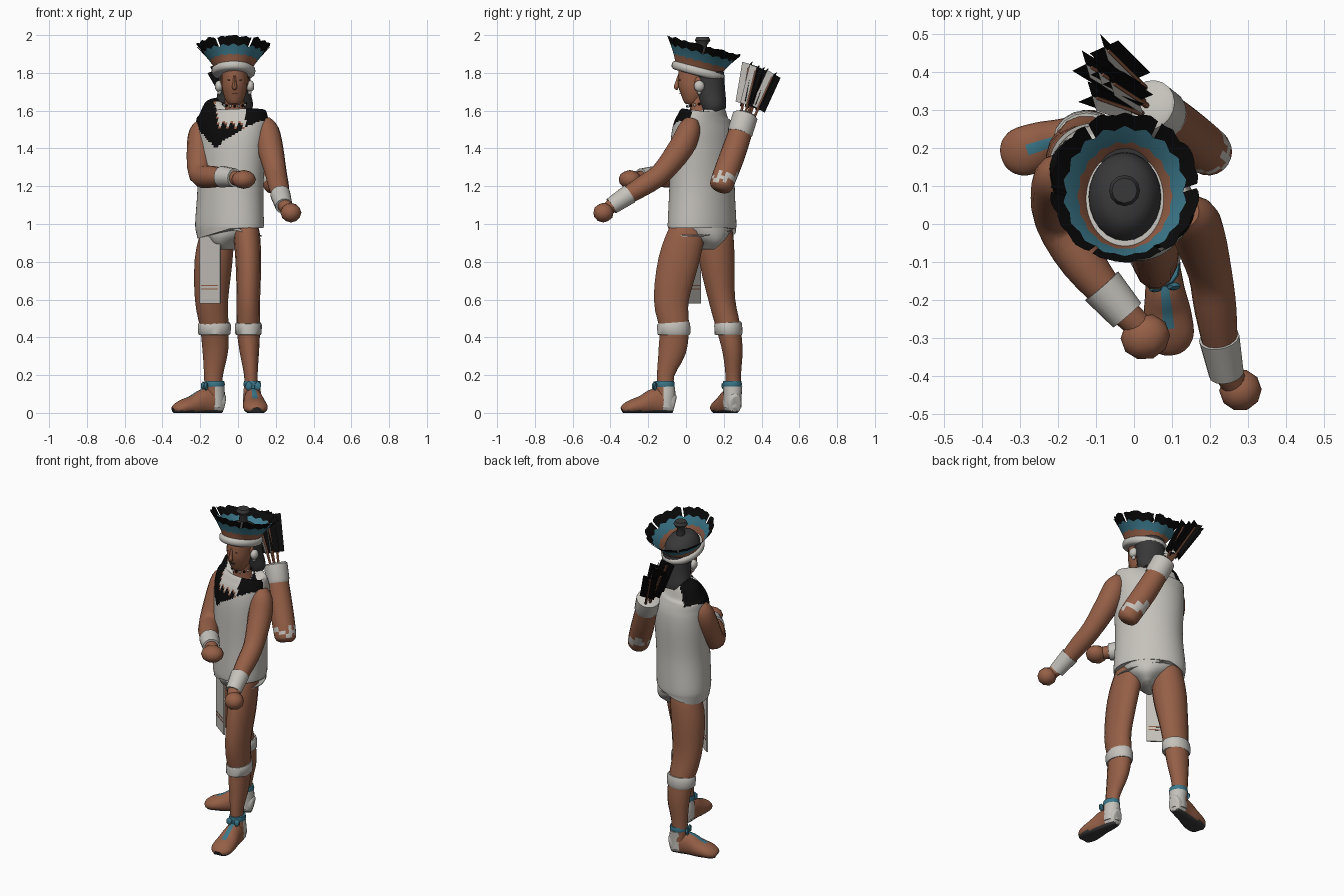
import bpy, bmesh, math, random
from mathutils import Vector as V, Matrix

random.seed(4)
COLORS = {"skin_brown": (.30, .115, .062), "cloth_white": (.56, .54, .50), "teal": (.045, .19, .26),
          "black": (.003, .003, .003), "dark_grey": (.04, .04, .042)}
MATS = []
for k, c in COLORS.items():
    m = bpy.data.materials.new(k)
    m.diffuse_color = (*c, 1)
    MATS.append(m)
SKIN, WHITE, TEAL, BLACK, GREY = range(5)

def finish(name, bm, mat=None):
    """mat: an index, a rule giving an index from the face centre, or None to keep the faces' own"""
    bmesh.ops.recalc_face_normals(bm, faces=bm.faces)
    for f in bm.faces:
        f.smooth = True
        if mat is not None:
            f.material_index = mat(f.calc_center_median()) if callable(mat) else mat
    me = bpy.data.meshes.new(name)
    bm.to_mesh(me)
    bm.free()
    for m in MATS:
        me.materials.append(m)
    me.set_sharp_from_angle(angle=math.radians(45))
    ob = bpy.data.objects.new(name, me)
    bpy.context.collection.objects.link(ob)
    return ob

def loft(name, pts, mat, n=14, sub=3, M=None):
    """pts: (x, y, z, a[, b[, yaw]]) elliptical sections swept along a smooth path"""
    P = [list(p) + ([p[3], 0] if len(p) == 4 else [0] if len(p) == 5 else []) for p in pts]
    Q = []
    for i in range(len(P) - 1):
        p0, p1, p2, p3 = P[max(i - 1, 0)], P[i], P[i + 1], P[min(i + 2, len(P) - 1)]
        for s in range(sub):
            t = s / sub
            Q.append([.5 * (2 * b + (c - a) * t + (2 * a - 5 * b + 4 * c - d) * t * t + (3 * b - a - 3 * c + d) * t ** 3)
                      for a, b, c, d in zip(p0, p1, p2, p3)])
    Q.append(P[-1])
    bm, rings = bmesh.new(), []
    for i, q in enumerate(Q):
        t = (V(Q[min(i + 1, len(Q) - 1)][:3]) - V(Q[max(i - 1, 0)][:3])).normalized()
        w = math.radians(q[5])
        u = V((math.cos(w), math.sin(w), 0))
        u = (u - t * u.dot(t)).normalized()
        v = t.cross(u)
        rings.append([bm.verts.new(V(q[:3]) + u * q[3] * math.cos(k * math.tau / n) + v * q[4] * math.sin(k * math.tau / n))
                      for k in range(n)])
    for r, s in zip(rings, rings[1:]):
        for k in range(n):
            bm.faces.new((r[k], r[(k + 1) % n], s[(k + 1) % n], s[k]))
    bm.faces.new(rings[0])
    bm.faces.new(rings[-1])
    if M:
        bm.transform(M)
    return finish(name, bm, mat)

def solid(name, loc, size, mat, yaw=0, sub=2):
    """ellipsoid with radii size, or a box with edges size when sub is 0"""
    bm = bmesh.new()
    if sub:
        bmesh.ops.create_icosphere(bm, subdivisions=sub, radius=1)
    else:
        bmesh.ops.create_cube(bm, size=1)
    bm.transform(Matrix.Translation(loc) @ Matrix.Rotation(math.radians(yaw), 4, 'Z') @ Matrix.Diagonal((*size, 1)))
    return finish(name, bm, mat)

# Tunic with the painted collar
def tunic_color(c):
    d = Matrix.Rotation(math.radians(34), 3, 'Z') @ (c - V((-.03, .09, 0)))
    if d.y > .05 or c.z < 1.405 + .72 * abs(d.x):
        return WHITE
    edge = 1.53 + .018 * math.sin(c.x * 150) + 6 * max(0, abs(c.x + .035) - .07)
    if c.y > .09:
        return BLACK
    return WHITE if c.z > edge else SKIN if c.z > edge - .009 else BLACK

loft("tunic", [(-.045, .085, .975, .198, .148, -45), (-.045, .085, 1.0, .206, .154, -45),
               (-.04, .085, 1.2, .193, .152, -44), (-.035, .09, 1.4, .2, .155, -38),
               (-.032, .09, 1.5, .203, .147, -30), (-.03, .095, 1.565, .2, .122, -26),
               (-.03, .1, 1.605, .165, .09, -22), (-.025, .09, 1.625, .07, .055, -10)], tunic_color, 84, 9)

# Loincloth: briefs, hanging flap, painted stripes
loft("briefs", [(-.03, .09, .865, .03, .08, -45), (-.03, .09, .9, .07, .125, -45), (-.03, .09, .94, .13, .138, -45),
                (-.035, .09, .985, .17, .135, -45)], WHITE, 20)
solid("loincloth_flap", (-.147, .037, .785), (.132, .008, .41), WHITE, -36, 0)
for z in (.655, .675):
    solid("flap_stripe", (-.147, .037, z), (.11, .011, .006), SKIN, -36, 0)

# Legs with knee bands
loft("front_leg", [(.035, .03, .99, .06, .08), (.045, .005, .95, .07, .1), (.055, -.04, .8, .068, .11),
                   (.055, -.078, .6, .062, .095), (.055, -.062, .45, .062, .08), (.06, -.073, .33, .052, .075),
                   (.068, -.108, .2, .036, .047), (.073, -.105, .08, .036, .045)], SKIN)
loft("back_leg", [(-.1, .155, .99, .075, .075), (-.11, .16, .94, .09, .092), (-.13, .165, .8, .1, .095),
                  (-.14, .19, .6, .088, .072), (-.125, .225, .45, .075, .065), (-.12, .246, .33, .068, .055),
                  (-.13, .25, .2, .05, .042), (-.13, .25, .08, .045, .042)], SKIN)
for x, y, a, b in ((.055, -.063, .07, .088), (-.125, .226, .086, .074)):
    loft("knee_band", [(x, y, .412, a * .93, b * .93), (x, y, .42, a, b), (x, y - .003, .465, a * 1.02, b),
                       (x, y - .004, .478, a * .95, b * .95)], WHITE, 16, 1)

# Sandalled feet with ankle ties
def foot(name, x, y, yaw, a, b):
    M = Matrix.Translation((x, y, 0)) @ Matrix.Rotation(math.radians(yaw), 4, 'Z')

    def color(c):
        d = M.inverted() @ c
        if c.z < .022:
            return GREY
        if d.y > -.012:
            return WHITE
        return TEAL if abs(d.x) < .014 and c.z > .045 and d.y > -.17 else SKIN

    secs = [(.052, .05, .02, .035), (.044, .052, .036, .05), (.0, .062, .046, .062), (-.06, .062, .052, .062),
            (-.12, .047, .062, .047), (-.18, .036, .064, .036), (-.212, .027, .05, .027), (-.226, .02, .03, .018)]
    ob = loft(name, [(0, *s) for s in secs], color, 28, 5, M)
    for v in ob.data.vertices:  # flat sole
        v.co.z = max(v.co.z * 1.12 - .012, .0)
    loft("ankle_wrap", [(0, .002, .03, .048, .05), (0, .004, .09, .048, .052), (0, .004, .14, a, b)], color, 20, 4, M)
    loft("ankle_tie", [(x, y, .138, a, b), (x, y, .15, a + .004, b + .004), (x, y, .168, a, b)], TEAL, 14, 1)
    for s in (-1, 1):
        solid("tie_bow", M @ V((s * .024, -.055, .142)), (.02, .012, .026), TEAL, yaw, 1)

foot("front_foot", .075, -.112, 6, .043, .05)
foot("back_foot", -.125, .245, -72, .052, .049)

# Arms, cuffs and fists
loft("right_arm", [(-.18, .14, 1.53, .04), (-.197, .125, 1.485, .062), (-.203, .09, 1.4, .068), (-.2, .01, 1.265, .062),
                   (-.135, -.1, 1.25, .058), (-.05, -.205, 1.248, .042), (.01, -.265, 1.238, .036)], SKIN)
loft("left_arm", [(.135, .03, 1.545, .04), (.155, .015, 1.495, .062), (.17, -.025, 1.405, .069), (.2, -.13, 1.27, .058),
                  (.215, -.23, 1.2, .055), (.235, -.36, 1.12, .041), (.265, -.42, 1.075, .035)], SKIN)
loft("right_cuff", [(-.085, -.163, 1.25, .058), (-.018, -.24, 1.245, .049)], WHITE, 14, 1)
loft("left_cuff", [(.224, -.3, 1.158, .054), (.243, -.395, 1.095, .046)], WHITE, 14, 1)
solid("right_fist", (.03, -.297, 1.236), (.066, .06, .05), SKIN, 20)
solid("left_fist", (.28, -.437, 1.06), (.056, .055, .052), SKIN, 20)

# Head and face
HX = -.018
loft("neck", [(HX, .08, 1.56, .066, .06), (HX, .07, 1.63, .052, .052), (HX, .065, 1.72, .05, .05)], SKIN)
loft("head", [(HX, .025, 1.632, .026, .03), (HX, .028, 1.65, .044, .045), (HX, .035, 1.69, .06, .068),
              (HX, .04, 1.73, .067, .083), (HX, .048, 1.78, .069, .09), (HX, .055, 1.86, .068, .09)], SKIN, 24)
loft("nose", [(HX, -.036, 1.785, .007, .008), (HX, -.047, 1.745, .01, .011), (HX, -.05, 1.725, .014, .014),
              (HX, -.042, 1.715, .01, .008)], SKIN, 8)
solid("mouth", (HX, -.031, 1.69), (.03, .012, .004), GREY, 0, 0)
for s in (-1, 1):
    solid("eye", (HX + s * .028, -.03, 1.763), (.01, .008, .004), GREY, s * 20, 1)
    solid("ear", (HX + s * .067, .065, 1.75), (.01, .02, .03), SKIN)
    solid("ear_spool", (HX + s * .083, .07, 1.73), (.022, .029, .031), WHITE)
    solid("ear_spool_drop", (HX + s * .08, .07, 1.70), (.012, .014, .018), WHITE, 0, 1)
for k in range(9):
    t = math.radians(180 + 180 * k / 8)
    solid("necklace_bead", (HX + .06 * math.cos(t), .07 + .062 * math.sin(t), 1.635 + .012 * math.sin(t)),
          (.008, .008, .008), WHITE if k % 2 else BLACK, 0, 1)

# Hair
loft("back_hair", [(-.02, .155, 1.595, .085, .06), (-.02, .145, 1.63, .1, .07), (-.02, .128, 1.7, .088, .08),
                   (-.02, .115, 1.8, .086, .085)], GREY, 20)
CROWN = Matrix.Translation((-.024, .06, 1.81)) @ Matrix.Rotation(math.radians(-15), 4, 'X')
loft("hair_dome", [(0, .006, -.02, .095, .12), (0, .006, .035, .094, .118), (0, .006, .08, .07, .092),
                   (0, .006, .1, .035, .045), (0, .006, .107, .005, .006)], GREY, 24, 3, CROWN)
loft("topknot", [(-.025, .088, 1.89, .026), (-.025, .088, 1.945, .022), (-.025, .088, 1.972, .041),
                 (-.025, .088, 1.99, .033)], GREY, 12, 1)

# Headband and feather crown
loft("headband", [(0, .004, -.024, .098, .125), (0, .004, -.014, .113, .141), (0, .004, .012, .115, .143),
                  (0, .004, .022, .1, .128)], WHITE, 32, 2, CROWN)
bm, cols, N = bmesh.new(), [], 108
for k in range(N):
    t, f = k * math.tau / N, abs((k % 6) - 3) / 3
    top = 1 - .05 * f + random.uniform(-.015, .015) + (.03 if (k // 6) % 2 else 0)
    cols.append([bm.verts.new(CROWN @ V(((.096 + .1 * s ** 1.25) * math.cos(t), (.123 + .08 * s ** 1.25) * math.sin(t),
                                         .008 + .132 * s))) for s in (0, .14, .32 + .06 * f, .5, .73 - .09 * f, top)])
for k in range(N):
    for j in range(4 if k % 18 == 0 else 5):  # gaps between feather groups
        a, b = cols[k], cols[(k + 1) % N]
        bm.faces.new((a[j], b[j], b[j + 1], a[j + 1])).material_index = (SKIN, SKIN, TEAL, TEAL, BLACK)[j]
finish("feather_crown", bm)

# Quiver
loft("quiver", [(.208, .178, 1.175, .03), (.203, .183, 1.19, .055), (.188, .196, 1.23, .064), (.118, .252, 1.38, .066),
                (.055, .303, 1.53, .06)],
     lambda c: WHITE if 1.232 < c.z + .014 * math.sin(c.y * 130) < 1.262 else SKIN, 20, 5)
loft("quiver_rim", [(.08, .283, 1.475, .062), (.074, .288, 1.49, .068), (.043, .313, 1.57, .068), (.04, .315, 1.577, .056)],
     WHITE, 18, 1)

# Arrows with crossed vanes, black and white
start, end = V((.038, .316, 1.54)), V((-.085, .395, 1.80))
for u, w in ((-1, -.3), (-.4, .6), (.3, -.6), (1, .3), (0, 0)):
    a = start + V((.012 * w, .03 * u, -.008 * u))
    b = end + V((.05 * w, .062 * u, -.025 * u))
    loft("arrow_shaft", [(*a, .008), (*b, .007)], SKIN, 6, 1)
    d = b - a
    side = d.cross(V((1, .3, 0))).normalized()
    other = d.cross(side).normalized()
    p0, p1 = a + d * .32, a + d * 1.08
    for q, c in ((side, BLACK), (-side, WHITE), (other, BLACK), (-other, BLACK)):
        bm = bmesh.new()
        bm.faces.new([bm.verts.new(p) for p in (p0, p1, p1 + q * .042, p0 + q * .042)])
        finish("arrow_vane", bm, c)
